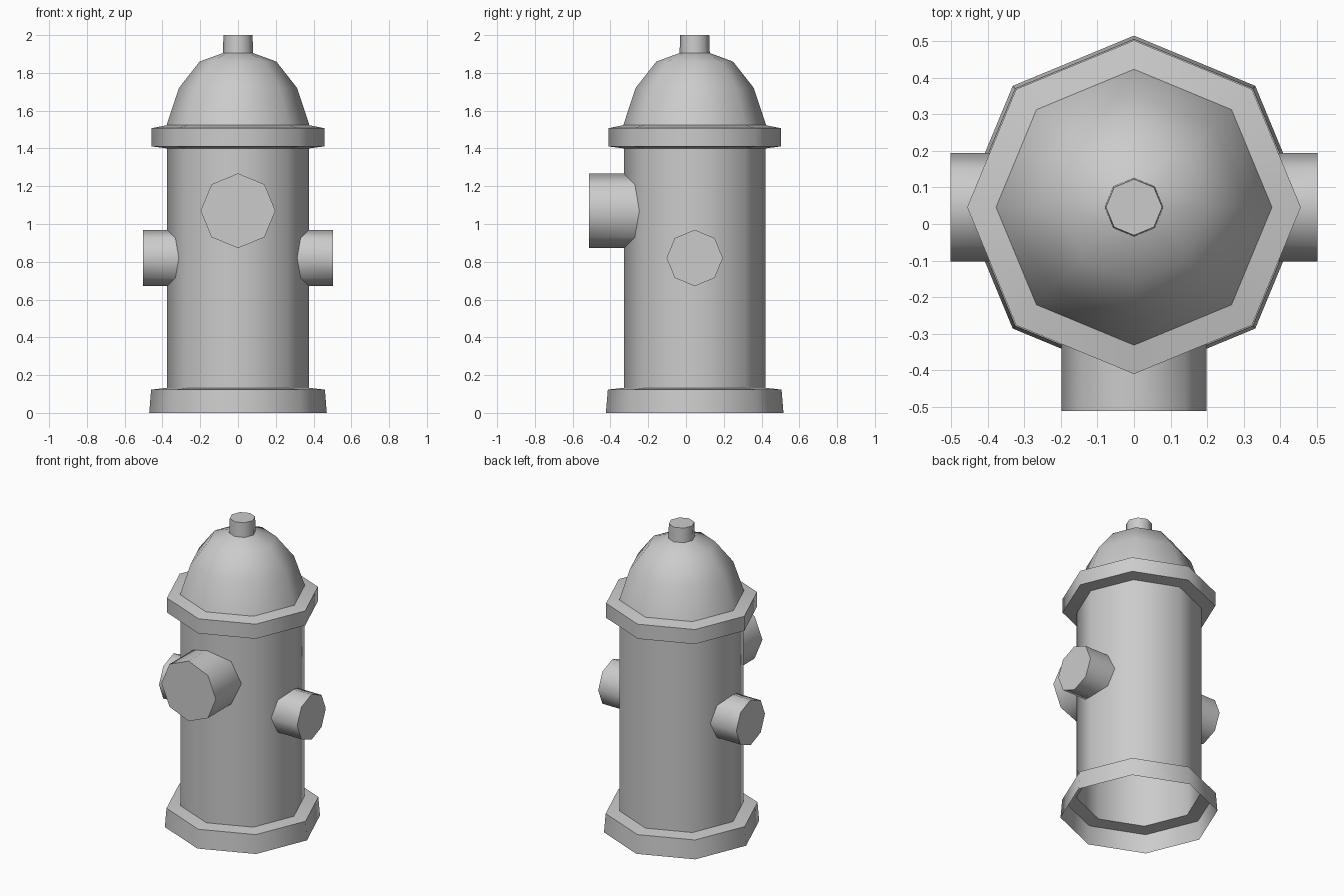
import bpy
from math import sin, cos, tan, pi, radians
from mathutils import Matrix

if "Cube" in bpy.data.objects:
    bpy.data.objects.remove(bpy.data.objects["Cube"])

SIDES = 8
CY = 0.046        # hydrant axis offset in y
R_BODY = 0.375    # barrel radius


def octagon(r):
    return [(r * cos(2 * pi * k / SIDES), r * sin(2 * pi * k / SIDES)) for k in range(SIDES)]


def skin(name, rings, cap=False, turn=0.0):
    """Join octagonal rings into a shell, optionally closing the last ring."""
    place = Matrix.Translation((0, CY, 0)) @ Matrix.Rotation(turn, 4, 'Z')
    verts = [p for ring in rings for p in ring]
    faces = []
    for i in range(len(rings) - 1):
        for k in range(SIDES):
            a, b = i * SIDES + k, i * SIDES + (k + 1) % SIDES
            faces.append((a, b, b + SIDES, a + SIDES))
    if cap:
        start = (len(rings) - 1) * SIDES
        faces.append(tuple(range(start, start + SIDES)))
    mesh = bpy.data.meshes.new(name)
    mesh.from_pydata(verts, [], faces)
    mesh.transform(place)
    mesh.shade_smooth()
    mesh.set_sharp_from_angle(angle=radians(50))
    obj = bpy.data.objects.new(name, mesh)
    bpy.context.collection.objects.link(obj)
    return obj


def lathe(name, profile, cap=False):
    return skin(name, [[(x, y, z) for x, y in octagon(r)] for r, z in profile], cap)


def outlet(name, z, r, reach, turn):
    """Capped pipe whose inner rim sits exactly on the octagonal barrel."""
    slope = tan(pi / SIDES)
    inner = [(R_BODY - abs(u) * slope, u, z + v) for u, v in octagon(r)]
    outer = [(reach, u, z + v) for u, v in octagon(r)]
    skin(name, [inner, outer], True, turn)


# Upright parts: open-bottomed shells
lathe("base_skirt", [(0.47, 0.0), (0.46, 0.123), (R_BODY, 0.133)])
lathe("barrel", [(R_BODY, 0.133), (R_BODY, 1.40)])
lathe("collar", [(R_BODY, 1.40), (0.457, 1.411), (0.457, 1.507), (0.378, 1.523)])
lathe("bonnet", [(0.378, 1.523), (0.313, 1.72), (0.203, 1.86), (0.08, 1.905)])
lathe("top_nut", [(0.08, 1.905), (0.077, 2.0)], cap=True)

# Large front outlet and two smaller side outlets
outlet("front_outlet", 1.07, 0.198, 0.513 + CY, -pi / 2)
for name, turn in (("right_outlet", 0.0), ("left_outlet", pi)):
    outlet(name, 0.82, 0.149, 0.503, turn)
